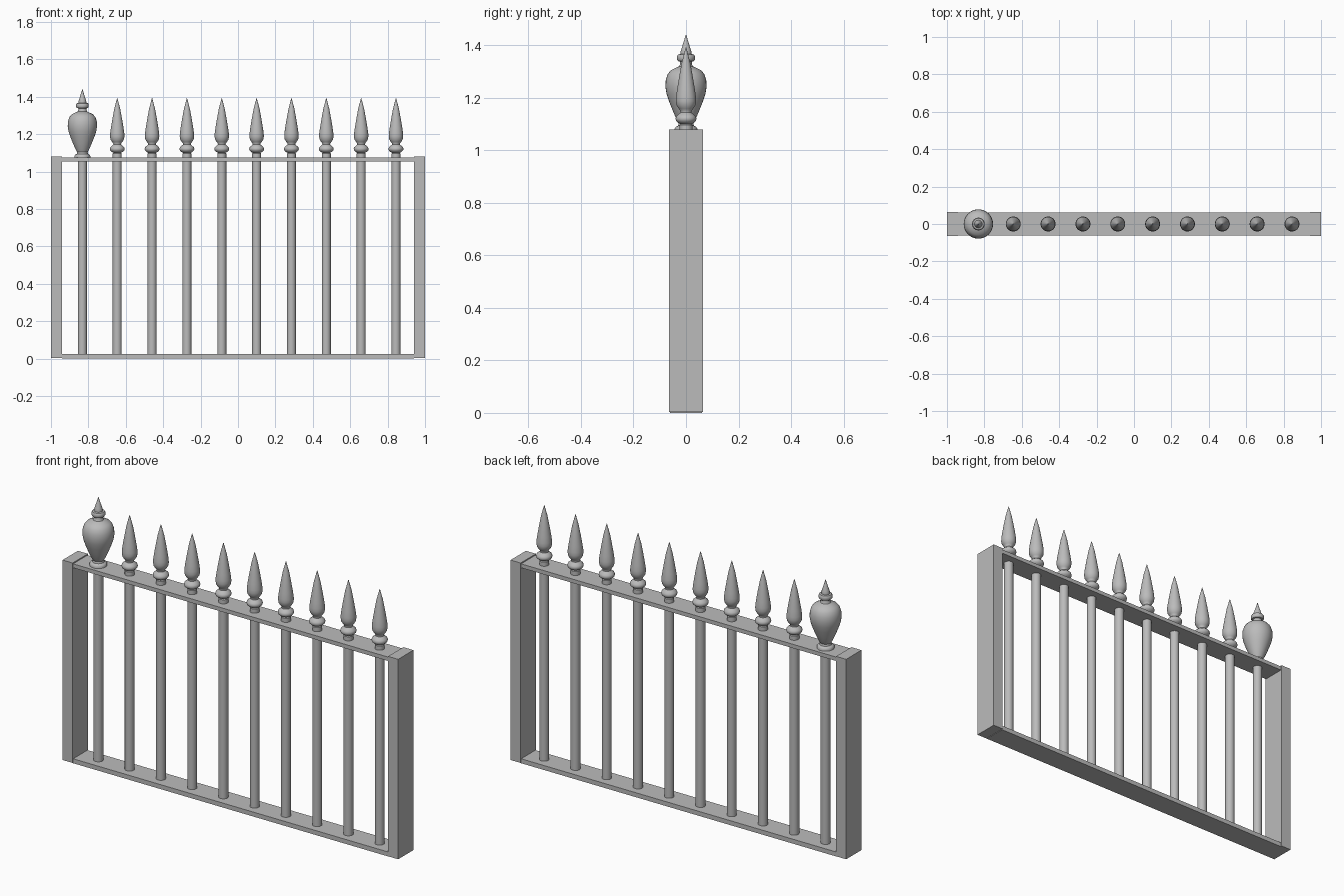
import bpy, math

if "Cube" in bpy.data.objects:
    bpy.data.objects.remove(bpy.data.objects["Cube"])

grey = bpy.data.materials.new("iron grey")
grey.diffuse_color = (0.5, 0.5, 0.5, 1)
grey.use_nodes = True
grey.node_tree.nodes["Principled BSDF"].inputs["Base Color"].default_value = grey.diffuse_color


def box(name, x0, x1, half_y, z0, z1):
    bpy.ops.mesh.primitive_cube_add(size=1, location=((x0 + x1) / 2, 0, (z0 + z1) / 2))
    o = bpy.context.object
    o.name = name
    o.scale = (x1 - x0, 2 * half_y, z1 - z0)
    bpy.ops.object.transform_apply(location=False, rotation=False, scale=True)
    o.data.materials.append(grey)


def lathe(name, x, profile, sides=32):
    # revolve (radius, height) points about a vertical axis
    verts, faces = [], []
    for r, z in profile:
        for i in range(sides):
            a = 2 * math.pi * i / sides
            verts.append((r * math.cos(a), r * math.sin(a), z))
    for j in range(len(profile) - 1):
        for i in range(sides):
            k = (i + 1) % sides
            faces.append((j * sides + i, j * sides + k, (j + 1) * sides + k, (j + 1) * sides + i))
    faces.append(tuple(reversed(range(sides))))
    faces.append(tuple(range(len(verts) - sides, len(verts))))
    me = bpy.data.meshes.new(name)
    me.from_pydata(verts, [], faces)
    me.materials.append(grey)
    o = bpy.data.objects.new(name, me)
    bpy.context.collection.objects.link(o)
    o.location.x = x
    bpy.ops.object.select_all(action='DESELECT')
    o.select_set(True)
    bpy.context.view_layer.objects.active = o
    bpy.ops.object.shade_smooth_by_angle(angle=math.radians(40))


# frame
box("left_post", -1, -0.94, 0.065, 0.003, 1.08)
box("right_post", 0.94, 1, 0.065, 0.003, 1.08)
box("bottom_rail", -0.94, 0.94, 0.061, 0, 0.024)
box("top_rail", -0.94, 0.94, 0.061, 1.053, 1.074)

# spear point: collar, ring, bulb and long tip
spear = [(0.024, 1.07), (0.024, 1.096), (0.02, 1.1), (0.03, 1.105), (0.038, 1.113), (0.04, 1.121),
         (0.037, 1.13), (0.028, 1.138), (0.021, 1.144), (0.021, 1.15), (0.028, 1.159), (0.036, 1.172),
         (0.0385, 1.187), (0.038, 1.203), (0.034, 1.232), (0.026, 1.28), (0.016, 1.335), (0.001, 1.392)]
# urn: foot, tapered body, ring and small tip
urn = [(0.043, 1.07), (0.043, 1.083), (0.038, 1.09), (0.03, 1.094), (0.028, 1.104), (0.036, 1.118),
       (0.05, 1.15), (0.064, 1.185), (0.074, 1.215), (0.0785, 1.242), (0.077, 1.268), (0.07, 1.29),
       (0.058, 1.305), (0.04, 1.314), (0.026, 1.32), (0.022, 1.328), (0.022, 1.338), (0.03, 1.34),
       (0.034, 1.346), (0.034, 1.358), (0.03, 1.365), (0.021, 1.367), (0.021, 1.374), (0.018, 1.385),
       (0.009, 1.413), (0.001, 1.44)]

# ten bars, the first carries the urn
for n in range(10):
    x = -0.832 + n * 0.1863
    lathe("bar_%d" % (n + 1), x, [(0.024, 0.02), (0.024, 1.06)])
    if n == 0:
        lathe("urn_finial", x, urn)
    else:
        lathe("spear_finial_%d" % n, x, spear)
